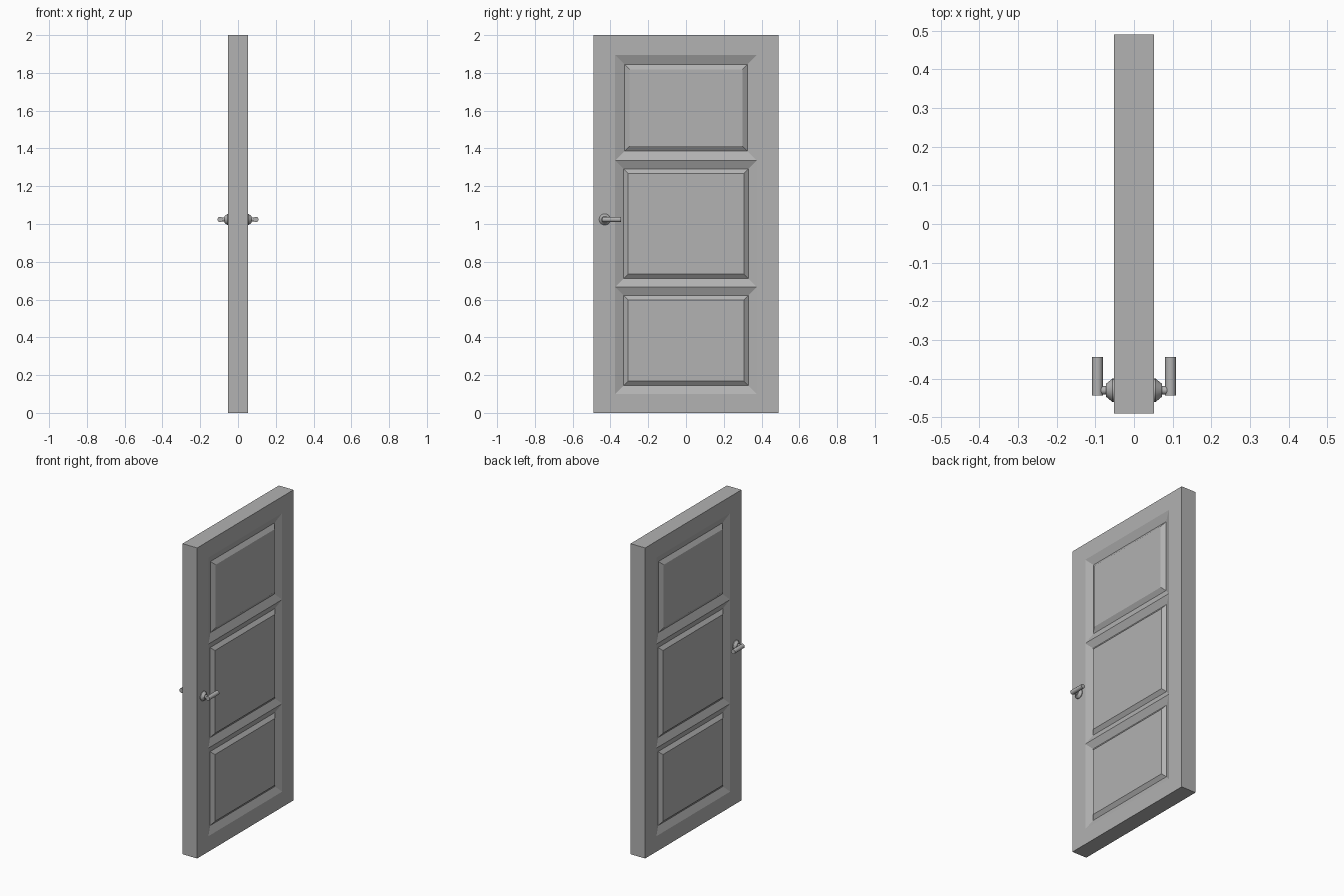
import bpy, bmesh, math
from mathutils import Matrix, Vector

if "Cube" in bpy.data.objects:
    bpy.data.objects.remove(bpy.data.objects["Cube"], do_unlink=True)


def material(name, value):
    mat = bpy.data.materials.new(name)
    mat.use_nodes = True
    color = (value, value, value, 1)
    mat.diffuse_color = color
    mat.node_tree.nodes["Principled BSDF"].inputs["Base Color"].default_value = color
    return mat


GREY = material("plain grey", 0.445)


def finish(bm, name, smooth=False):
    """Turn a half mesh into an object mirrored across x = 0."""
    bmesh.ops.recalc_face_normals(bm, faces=bm.faces) if smooth else None
    mesh = bpy.data.meshes.new(name)
    bm.to_mesh(mesh)
    bm.free()
    mesh.materials.append(GREY)
    obj = bpy.data.objects.new(name, mesh)
    bpy.context.collection.objects.link(obj)
    obj.modifiers.new("both_sides", 'MIRROR')
    if smooth:
        bpy.ops.object.select_all(action='DESELECT')
        obj.select_set(True)
        bpy.context.view_layer.objects.active = obj
        bpy.ops.object.shade_smooth_by_angle(angle=math.radians(35))
    return obj


# Door leaf: one face as a grid, with three stacked panels in the middle column
HALF = 0.052
ys = [-0.49, -0.375, 0.375, 0.49]
zs = [0, 0.10, 0.667, 1.337, 1.894, 2]
bm = bmesh.new()
grid = [[bm.verts.new((HALF, y, z)) for y in ys] for z in zs]
panels = []
for r in range(len(zs) - 1):
    for c in range(len(ys) - 1):
        face = bm.faces.new((grid[r][c], grid[r][c + 1], grid[r + 1][c + 1], grid[r + 1][c]))
        if c == 1 and 1 <= r <= 3:
            panels.append(face)

# Door edges, reaching to the mirror plane
rim = [e for e in bm.edges if e.is_boundary]
made = bmesh.ops.extrude_edge_only(bm, edges=rim)["geom"]
for v in made:
    if isinstance(v, bmesh.types.BMVert):
        v.co.x = 0
bmesh.ops.recalc_face_normals(bm, faces=bm.faces)
if panels[0].normal.x < 0:
    bmesh.ops.reverse_faces(bm, faces=bm.faces)

# Each panel slopes down to a groove, then up to a raised field
for face, slope, rise in zip(panels, (0.064, 0.064, 0.070), (0.033, 0.033, 0.038)):
    bmesh.ops.inset_individual(bm, faces=[face], thickness=slope, depth=-0.02)
    bmesh.ops.inset_individual(bm, faces=[face], thickness=rise, depth=0.018)
finish(bm, "door_leaf")

# Handle rosette and stem, turned around the x axis
Y, Z = -0.43, 1.024
bm = bmesh.new()
profile = [(0.045, 0), (0.045, 0.03), (0.056, 0.03), (0.072, 0.017), (0.072, 0.011), (0.095, 0.011)]
points = [bm.verts.new((x, Y + radius, Z)) for x, radius in profile]
edges = [bm.edges.new(pair) for pair in zip(points, points[1:])]
bmesh.ops.spin(bm, geom=points + edges, cent=(0, Y, Z), axis=(1, 0, 0),
               angle=math.tau, steps=24, use_duplicate=False)
bmesh.ops.remove_doubles(bm, verts=bm.verts, dist=0.0001)
finish(bm, "handle_rosette", True)

# Handle lever, pointing away from the door edge
bm = bmesh.new()
START, END = -0.443, -0.344
place = Matrix.Translation(Vector((0.0945, (START + END) / 2, Z))) @ Matrix.Rotation(math.pi / 2, 4, 'X')
bmesh.ops.create_cone(bm, cap_ends=True, segments=20, radius1=0.014, radius2=0.014,
                      depth=END - START, matrix=place)
finish(bm, "handle_lever", True)
